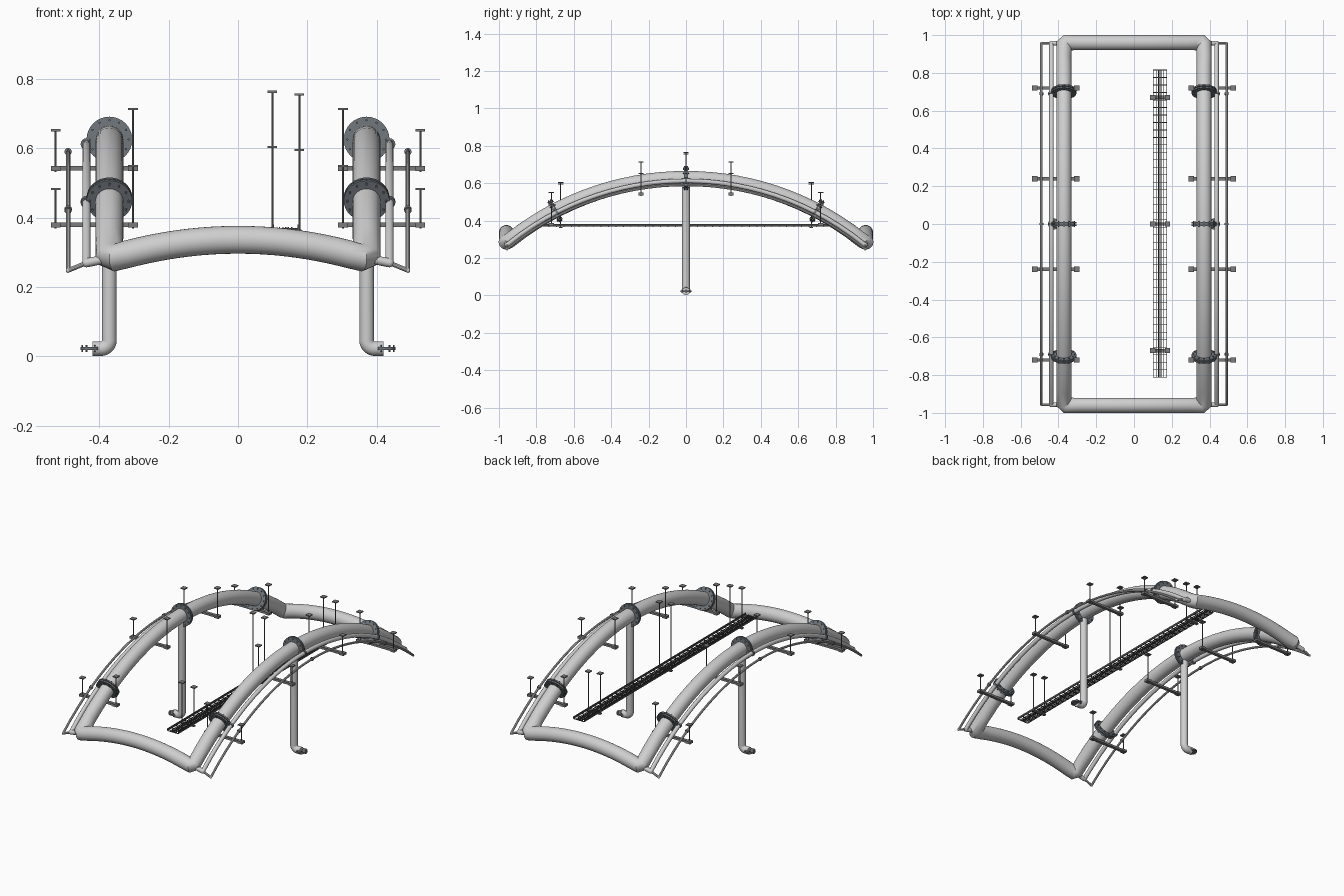
import bpy, bmesh, math
from mathutils import Vector, Matrix

if "Cube" in bpy.data.objects:
    bpy.data.objects.remove(bpy.data.objects["Cube"])


def material(name, color):
    m = bpy.data.materials.new(name)
    m.diffuse_color = (*color, 1)
    m.use_nodes = True
    m.node_tree.nodes["Principled BSDF"].inputs["Base Color"].default_value = m.diffuse_color
    return m


PIPE = material("light grey pipe", (0.62, 0.62, 0.62))
STEEL = material("blue grey steel", (0.17, 0.19, 0.21))
BAR = material("mid grey steel", (0.2, 0.2, 0.2))
DARK = material("dark tray wire", (0.07, 0.07, 0.075))


def finish(bm, name, mat, smooth=True):
    bmesh.ops.recalc_face_normals(bm, faces=bm.faces)
    me = bpy.data.meshes.new(name)
    bm.to_mesh(me)
    bm.free()
    me.materials.append(mat)
    ob = bpy.data.objects.new(name, me)
    bpy.context.collection.objects.link(ob)
    if smooth:
        bpy.ops.object.select_all(action='DESELECT')
        ob.select_set(True)
        bpy.context.view_layer.objects.active = ob
        bpy.ops.object.shade_smooth_by_angle(angle=math.radians(35))
    return ob


def box(bm, center, size):
    bmesh.ops.create_cube(bm, size=1, matrix=Matrix.Translation(center) @ Matrix.Diagonal((*size, 1)))


def rod(bm, a, b, r, n=8):
    a, b = Vector(a), Vector(b)
    d = b - a
    mat = Matrix.Translation((a + b) / 2) @ d.to_track_quat('Z', 'Y').to_matrix().to_4x4()
    bmesh.ops.create_cone(bm, cap_ends=True, segments=n, radius1=r, radius2=r, depth=d.length, matrix=mat)


def ball(bm, p, r):
    bmesh.ops.create_uvsphere(bm, u_segments=12, v_segments=8, radius=r, matrix=Matrix.Translation(p))


def tube(bm, path, r, ref=(0, 0, 1), closed=False, n=16):
    """Sweep a circle along a path with mitred corners."""
    pts = [Vector(p) for p in path]
    ref, k, rings = Vector(ref), len(path), []
    for i, p in enumerate(pts):
        d_in = (p - pts[i - 1]).normalized() if closed or i > 0 else None
        d_out = (pts[(i + 1) % k] - p).normalized() if closed or i < k - 1 else None
        d_in, d_out = d_in or d_out, d_out or d_in
        t = (d_in + d_out).normalized()
        side = t.cross(ref).normalized()
        up = side.cross(t)
        stretch = 1 / max(t.dot(d_in), 0.5)
        rings.append([bm.verts.new(p + r * (stretch * math.cos(a) * side + math.sin(a) * up))
                      for a in (2 * math.pi * j / n for j in range(n))])
    for i in range(k if closed else k - 1):
        a, b = rings[i], rings[(i + 1) % k]
        for j in range(n):
            bm.faces.new((a[j], a[(j + 1) % n], b[(j + 1) % n], b[j]))
    if not closed:
        bm.faces.new(rings[0])
        bm.faces.new(rings[-1])


R = 1.508       # radius of the long arches
X = 0.371       # offset of the arches from the centre


def arch_z(y, apex=0.625):
    return apex - R + math.sqrt(R * R - y * y)


def arch(x, apex, end, n=28):
    return [(x, y, arch_z(y, apex)) for y in (-end + 2 * end * i / n for i in range(n + 1))]


def cross_z(x):
    return 0.336 - 0.056 * (x / X) ** 2


# Main closed pipe frame: two long arches joined by two bowed end pipes
long_side = arch(X, 0.625, 0.945)
end_side = [(x, 0.96, cross_z(x)) for x in (0.355 - 0.71 * i / 20 for i in range(21))]
half = long_side + end_side
loop = half + [(-x, -y, z) for x, y, z in half]
bm = bmesh.new()
tube(bm, loop, 0.04, closed=True, n=28)
finish(bm, "main_pipe_frame", PIPE)

# Drop legs with an outward elbow at the foot
for s, side in ((-1, "left"), (1, "right")):
    bm = bmesh.new()
    bend = [(X + 0.024 - 0.024 * math.cos(a), 0, 0.046 - 0.024 * math.sin(a))
            for a in (math.pi / 2 * i / 6 for i in range(7))]
    path = [(X, 0, 0.6)] + bend + [(0.42, 0, 0.022)]
    tube(bm, [(s * x, y, z) for x, y, z in path], 0.021, ref=(0, 1, 0), n=20)
    finish(bm, side + "_drop_leg", PIPE)

    # Flat foot flange with bolts
    bm = bmesh.new()
    cx = s * 0.425
    rod(bm, (cx, 0, 0.018), (cx, 0, 0.026), 0.03, 24)
    for i in range(6):
        a = math.pi / 3 * i
        bx, by = cx + 0.024 * math.cos(a), 0.024 * math.sin(a)
        rod(bm, (bx, by, 0.012), (bx, by, 0.032), 0.003, 6)
    finish(bm, side + "_foot_flange", STEEL)

    # Bolted flange pairs around the arch
    bm = bmesh.new()
    for y in (-0.7, 0, 0.7):
        c = Vector((s * X, y, arch_z(y)))
        radial = Vector((0, y, math.sqrt(R * R - y * y))).normalized()
        t = Vector((0, radial.z, -radial.y))
        for o in (-0.006, 0.006):
            rod(bm, c + t * (o - 0.004), c + t * (o + 0.004), 0.066, 32)
        for i in range(12):
            a = math.pi / 6 * i
            p = c + 0.056 * (math.cos(a) * Vector((1, 0, 0)) + math.sin(a) * radial)
            rod(bm, p - t * 0.016, p + t * 0.016, 0.0035, 6)
    finish(bm, side + "_arch_flanges", STEEL)

    # Two slim service pipes beside the arch, linked to it at both ends
    bm = bmesh.new()
    tube(bm, arch(s * 0.437, 0.612, 0.957), 0.012, n=12)
    for e in (-0.957, 0.957):
        inner = (s * 0.437, e, arch_z(e, 0.612))
        rod(bm, (s * X, e, 0.283), inner, 0.013, 12)
        ball(bm, inner, 0.013)
    finish(bm, side + "_inner_service_pipe", PIPE)

    bm = bmesh.new()
    tube(bm, arch(s * 0.49, 0.59, 0.957), 0.0065, n=10)
    for e in (-0.957, 0.957):
        outer = (s * 0.49, e, arch_z(e, 0.59))
        rod(bm, (s * 0.437, e, arch_z(e, 0.612)), outer, 0.0065, 10)
        ball(bm, outer, 0.0068)
    finish(bm, side + "_outer_service_pipe", PIPE)

    # Couplings on the service pipes
    bm = bmesh.new()
    for y in (-0.69, 0, 0.69):
        for x, apex, r in ((0.437, 0.612, 0.017), (0.49, 0.59, 0.0105)):
            c = Vector((s * x, y, arch_z(y, apex)))
            t = Vector((0, math.sqrt(R * R - y * y), -y)).normalized() * 0.006
            rod(bm, c - t, c + t, r, 16)
    finish(bm, side + "_couplings", STEEL)

    # Trapeze hangers: a cross bar hung from two capped rods
    bm = bmesh.new()
    for y in (-0.72, -0.24, 0.24, 0.72):
        low = abs(y) > 0.5
        z = 0.379 if low else 0.542
        box(bm, (s * 0.415, y, z), (0.25, 0.018, 0.013))
        for x, top in ((0.526, 0.485 if low else 0.655), (0.303, 0.552 if low else 0.716)):
            rod(bm, (s * x, y, z - 0.01), (s * x, y, top), 0.0028)
            box(bm, (s * x, y, top - 0.003), (0.028, 0.028, 0.006))
            box(bm, (s * x, y, z), (0.028, 0.028, 0.014))
    finish(bm, side + "_trapeze_hangers", BAR)

# Wire cable tray running lengthwise
bm = bmesh.new()
Y0, Y1 = -0.813, 0.818
for x in (0.102, 0.12, 0.13, 0.1375, 0.145, 0.155, 0.173):
    box(bm, (x, (Y0 + Y1) / 2, 0.371), (0.0035, Y1 - Y0, 0.004))
for x in (0.102, 0.173):
    box(bm, (x, (Y0 + Y1) / 2, 0.374), (0.004, Y1 - Y0, 0.013))
for i in range(42):
    y = Y0 + 0.002 + (Y1 - Y0 - 0.004) * i / 41
    box(bm, (0.1375, y, 0.368), (0.072, 0.0045, 0.004))
finish(bm, "cable_tray", DARK, False)

# Tray hangers
bm = bmesh.new()
for y in (-0.67, 0, 0.67):
    lift = 0 if y else 0.16
    box(bm, (0.1375, y, 0.362), (0.09, 0.018, 0.006))
    for x, top in ((0.099, 0.606), (0.177, 0.598)):
        rod(bm, (x, y, 0.36), (x, y, top + lift), 0.0028)
        box(bm, (x, y, top + lift - 0.003), (0.028, 0.028, 0.006))
finish(bm, "tray_hangers", BAR)
